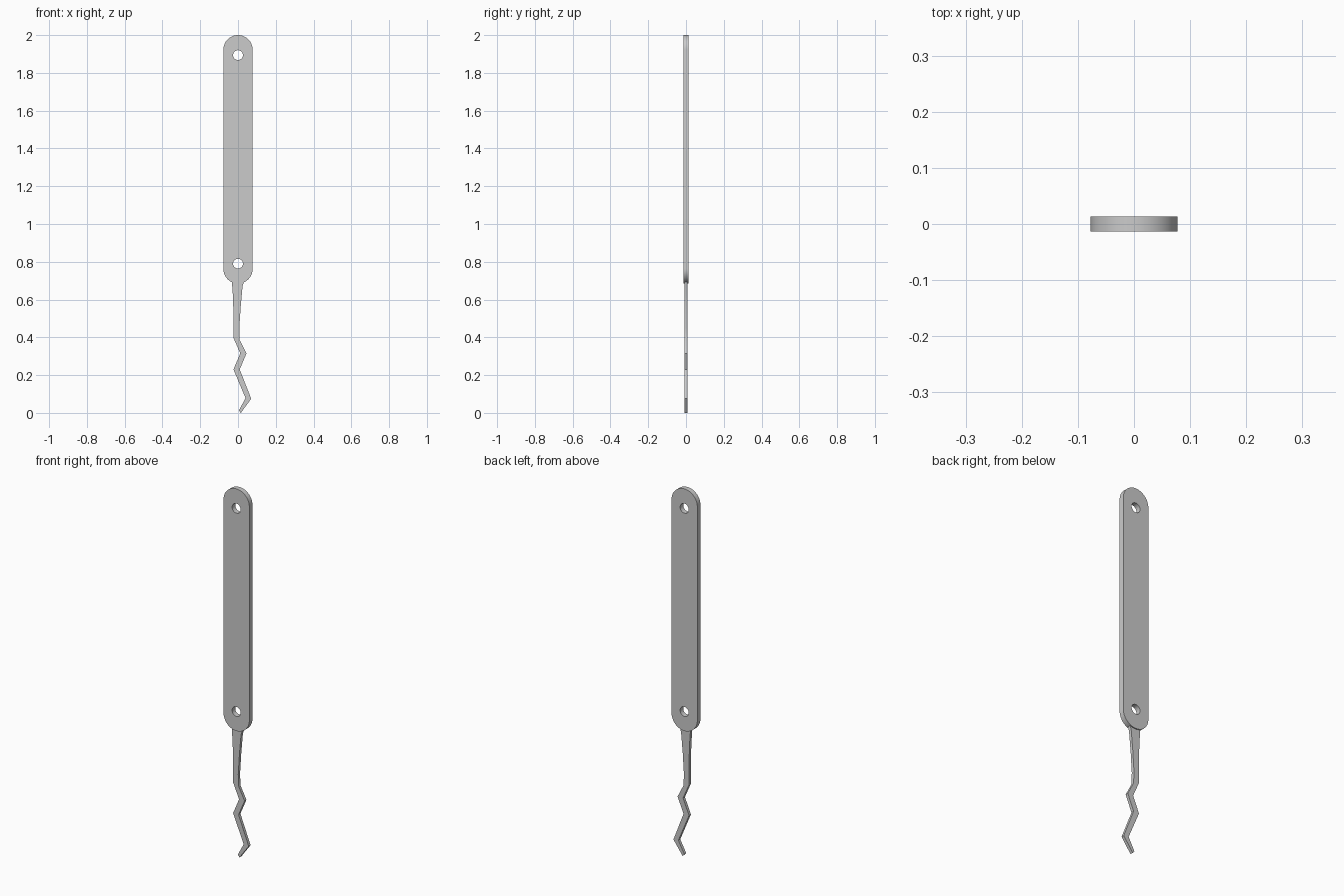
import bpy
from math import sin, cos, pi, radians

if "Cube" in bpy.data.objects:
    bpy.data.objects.remove(bpy.data.objects["Cube"])


def arc(cz, r, a0, a1, n):
    return [(r * cos(a0 + (a1 - a0) * i / n), cz + r * sin(a0 + (a1 - a0) * i / n))
            for i in range(n + 1)]


def plate(name, outlines, half):
    """Flat plate cut from closed x/z outlines; inner outlines become holes."""
    cu = bpy.data.curves.new(name + "_profile", 'CURVE')
    cu.dimensions = '2D'
    cu.fill_mode = 'BOTH'
    cu.extrude = half
    for pts in outlines:
        sp = cu.splines.new('POLY')
        sp.points.add(len(pts) - 1)
        for p, (x, z) in zip(sp.points, pts):
            p.co = (x, z, 0, 1)
        sp.use_cyclic_u = True
    ob = bpy.data.objects.new(name, cu)
    bpy.context.collection.objects.link(ob)
    ob.rotation_euler.x = pi / 2
    bpy.ops.object.select_all(action='DESELECT')
    ob.select_set(True)
    bpy.context.view_layer.objects.active = ob
    bpy.ops.object.convert(target='MESH')
    ob = bpy.context.object
    ob.name = name
    # weld the rim to the faces
    bpy.ops.object.mode_set(mode='EDIT')
    bpy.ops.mesh.select_all(action='SELECT')
    bpy.ops.mesh.remove_doubles(threshold=0.00005)
    bpy.ops.mesh.normals_make_consistent(inside=False)
    bpy.ops.object.mode_set(mode='OBJECT')
    bpy.ops.object.transform_apply(location=False, rotation=True, scale=False)
    bpy.ops.object.shade_smooth_by_angle(angle=radians(30))
    return ob


# Handle: rounded bar with two rivet holes
R = 0.0775
bar = arc(2 - R, R, 0, pi, 32) + arc(0.685 + R, R, pi, 2 * pi, 32)
holes = [arc(z, 0.026, 0, 2 * pi, 32)[:-1] for z in (1.894, 0.79)]
plate("handle", [bar] + holes, 0.0135)

# Pick blade: tapering shank, then a zigzag down to the hooked tip
left = [(-0.034, 0.715), (-0.032, 0.69), (-0.027, 0.62), (-0.023, 0.50),
        (-0.023, 0.395), (0.012, 0.315), (-0.024, 0.23), (0.04, 0.078), (0.004, 0.012)]
right = [(0.015, 0.0), (0.07, 0.075), (0.009, 0.23), (0.045, 0.315), (0.009, 0.385),
         (0.007, 0.45), (0.014, 0.56), (0.024, 0.67), (0.034, 0.70), (0.034, 0.715)]
plate("pick_blade", [left + right], 0.008)
